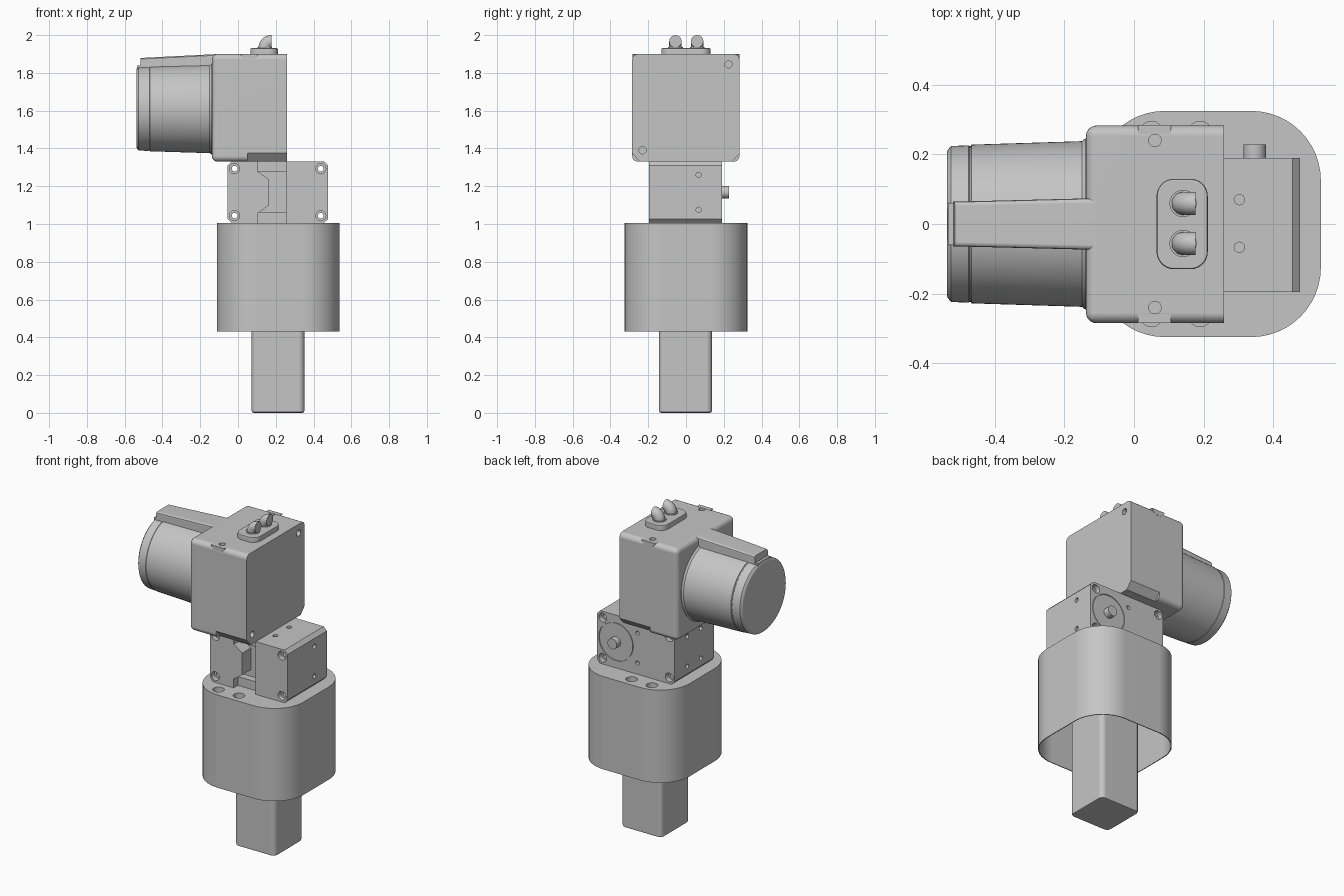
import bpy, bmesh, math
from mathutils import Vector

if "Cube" in bpy.data.objects:
    bpy.data.objects.remove(bpy.data.objects["Cube"])

grey = bpy.data.materials.new("plain_grey")
grey.use_nodes = True
colour = (0.56, 0.56, 0.56, 1)
grey.diffuse_color = colour
grey.node_tree.nodes["Principled BSDF"].inputs["Base Color"].default_value = colour


def finish(name, bm):
    bmesh.ops.recalc_face_normals(bm, faces=bm.faces)
    mesh = bpy.data.meshes.new(name)
    bm.to_mesh(mesh)
    bm.free()
    mesh.materials.append(grey)
    ob = bpy.data.objects.new(name, mesh)
    bpy.context.collection.objects.link(ob)
    return ob


def circle(u, v, r, n=32):
    return [(u + r * math.cos(2 * math.pi * i / n), v + r * math.sin(2 * math.pi * i / n)) for i in range(n)]


def rect(u0, u1, v0, v1):
    return [(u0, v0), (u1, v0), (u1, v1), (u0, v1)]


def round_rect(u0, u1, v0, v1, r, n=12):
    pts = []
    corners = [(u1 - r, v1 - r), (u0 + r, v1 - r), (u0 + r, v0 + r), (u1 - r, v0 + r)]
    for k, (cu, cv) in enumerate(corners):
        for i in range(n + 1):
            a = math.pi / 2 * (k + i / n)
            pts.append((cu + r * math.cos(a), cv + r * math.sin(a)))
    return pts


def place(axis, u, v, w):
    return {"x": (w, u, v), "y": (u, w, v), "z": (u, v, w)}[axis]


# Extrude a 2D outline along an axis, with optional (edge rule, width, segments) bevels
def prism(name, pts, axis, lo, hi, bevels=()):
    bm = bmesh.new()
    a = [bm.verts.new(place(axis, u, v, lo)) for u, v in pts]
    b = [bm.verts.new(place(axis, u, v, hi)) for u, v in pts]
    n = len(pts)
    bm.faces.new(a)
    bm.faces.new(b[::-1])
    for i in range(n):
        bm.faces.new((a[i], b[i], b[(i + 1) % n], a[(i + 1) % n]))
    bmesh.ops.recalc_face_normals(bm, faces=bm.faces)
    for rule, width, seg in bevels:
        edges = [e for e in bm.edges
                 if rule((e.verts[0].co + e.verts[1].co) / 2, e.verts[0].co - e.verts[1].co)]
        bmesh.ops.bevel(bm, geom=edges, offset=width, segments=seg, profile=0.5,
                        affect='EDGES', clamp_overlap=True)
    return finish(name, bm)


# Skin a list of vertex rings into a closed tube
def skin(name, ring_points):
    bm = bmesh.new()
    rings = [[bm.verts.new(p) for p in ring] for ring in ring_points]
    n = len(rings[0])
    for p, q in zip(rings, rings[1:]):
        for i in range(n):
            bm.faces.new((p[i], p[(i + 1) % n], q[(i + 1) % n], q[i]))
    bm.faces.new(rings[0])
    bm.faces.new(rings[-1])
    return finish(name, bm)


def cut(ob, pts, axis, lo, hi):
    cutter = prism("cutter", pts, axis, lo, hi)
    cutter.hide_render = True
    mod = ob.modifiers.new("cut", 'BOOLEAN')
    mod.operation = 'DIFFERENCE'
    mod.solver = 'EXACT'
    mod.object = cutter
    bpy.context.view_layer.objects.active = ob
    bpy.ops.object.modifier_apply(modifier=mod.name)
    bpy.data.objects.remove(cutter)


# Lower square shaft
prism("lower_shaft", rect(0.072, 0.352, -0.143, 0.138), "z", 0, 0.98,
      [(lambda m, d: abs(d.z) > 0.5, 0.03, 5), (lambda m, d: m.z < 0.001, 0.012, 2)])

# Open-bottomed shroud with four blind holes in its top
shroud = prism("shroud", round_rect(-0.111, 0.537, -0.325, 0.325, 0.2), "z", 0.43, 1.005)
cut(shroud, round_rect(-0.106, 0.532, -0.32, 0.32, 0.195), "z", 0.4, 0.965)
for x in (0.05, 0.19):
    for y in (-0.262, 0.262):
        cut(shroud, circle(x, y, 0.033), "z", 0.975, 1.05)

# Gearbox block, long edges chamfered
gearbox = prism("gearbox", rect(-0.055, 0.477, 1.005, 1.332), "y", -0.195, 0.19,
                [(lambda m, d: abs(d.y) > 0.3, 0.022, 1)])
# Front recess with a tongue left standing, and ledges at its ends
cut(gearbox, [(0.108, 1.06), (0.255, 1.06), (0.255, 1.277), (0.108, 1.277),
              (0.165, 1.235), (0.165, 1.1)], "y", -0.3, -0.11)
for lo, hi in ((0.99, 1.061), (1.276, 1.35)):
    cut(gearbox, rect(0.107, 0.2555, lo, hi), "y", -0.3, -0.155)
# Corner bolt holes, counterbored front and back
for x in (-0.018, 0.438):
    for z in (1.044, 1.293):
        cut(gearbox, circle(x, z, 0.027, 24), "y", -0.3, -0.165)
        cut(gearbox, circle(x, z, 0.027, 24), "y", 0.16, 0.3)
        cut(gearbox, circle(x, z, 0.015, 20), "y", -0.3, 0.3)
# Small tapped holes on the ends, top and back
for z in (1.075, 1.26):
    cut(gearbox, circle(0.067, z, 0.014, 16), "x", 0.45, 0.6)
    for y in (-0.067, 0.067):
        cut(gearbox, circle(y, z, 0.014, 16), "x", -0.2, -0.03)
    cut(gearbox, circle(0.2, z, 0.012, 16), "y", 0.165, 0.3)
for y in (-0.067, 0.07):
    cut(gearbox, circle(0.303, y, 0.015, 16), "z", 1.3, 1.4)
# Round back cover, set in a fine groove, and the output stub
cut(gearbox, circle(0.346, 1.168, 0.118, 48), "y", 0.184, 0.3)
prism("back_cover", circle(0.346, 1.168, 0.114, 48), "y", 0.17, 0.19)
prism("output_stub", circle(0.347, 1.168, 0.032), "y", 0.18, 0.228)

# Upper housing, rounded except at its flat end
housing = prism("upper_housing", rect(-0.285, 0.283, 1.33, 1.9), "x", -0.138, 0.259,
                [(lambda m, d: m.x < 0.25, 0.03, 5)])
for s in (-1, 1):
    # Chamfer along part of the lower side edge
    cut(housing, [(s * 0.3, 1.32), (s * 0.236, 1.32), (s * 0.3, 1.392)], "x", 0.05, 0.3)
    # Screw hole in the top, with a flat pad filling the rounded edge beside it
    cut(housing, circle(0.06, s * 0.24, 0.018, 24), "z", 1.86, 2.0)
    prism("screw_pad_left" if s > 0 else "screw_pad_right",
          [(0.012, 1.9005), (0.107, 1.9005), (0.084, 1.868), (0.035, 1.868)],
          "y", *sorted((s * 0.2585, s * 0.284)))
for y, z in ((0.225, 1.845), (-0.23, 1.39)):
    cut(housing, circle(y, z, 0.019, 24), "x", 0.235, 0.3)

# Motor barrel with a grooved end cap
motor_profile = [(-0.538, 0.205), (-0.535, 0.213), (-0.526, 0.224), (-0.475, 0.226), (-0.473, 0.224),
                 (-0.469, 0.224), (-0.467, 0.228), (-0.15, 0.238), (-0.14, 0.246), (-0.12, 0.246)]
skin("motor", [[(x, u, v) for u, v in circle(0, 1.613, r, 72)] for x, r in motor_profile])

# Cable cover along the top of the motor, widening towards the housing
cover = prism("cable_cover", [(-0.523, 1.78), (-0.1, 1.78), (-0.1, 1.9), (-0.14, 1.898), (-0.515, 1.879)],
              "y", -0.064, 0.064,
              [(lambda m, d: m.z > 1.87 and abs(d.x) > 0.02, 0.012, 3)])
for v in cover.data.vertices:
    v.co.y *= 1 + 0.15 * (v.co.x + 0.52) / 0.385
prism("cover_tab", rect(-0.535, -0.5, 1.79, 1.838), "y", -0.06, 0.06)

# Connector plate with two elbow plugs
prism("connector_plate", round_rect(0.065, 0.212, -0.13, 0.13, 0.05), "z", 1.89, 1.931,
      [(lambda m, d: m.z > 1.93, 0.007, 2)])
for i, y in enumerate((-0.056, 0.059)):
    prism("plug_collar_%d" % (i + 1), circle(0.141, y, 0.039), "z", 1.92, 1.936)
    bends = []
    for k in range(10):
        a = math.pi / 2 * k / 9
        centre = Vector((0.177 - 0.036 * math.cos(a), y, 1.931 + 0.036 * math.sin(a)))
        out = Vector((-math.cos(a), 0, math.sin(a)))
        bends.append([centre + out * u + Vector((0, v, 0)) for u, v in circle(0, 0, 0.033, 24)])
    skin("elbow_plug_%d" % (i + 1), bends)

# Smooth the curved surfaces, keep hard edges and level flats
bpy.ops.object.select_all(action='DESELECT')
for ob in bpy.context.scene.objects:
    if ob.type == 'MESH' and grey.name in ob.data.materials:
        ob.select_set(True)
        bpy.context.view_layer.objects.active = ob
bpy.ops.object.shade_smooth_by_angle(angle=math.radians(30))
for ob in bpy.context.selected_objects:
    ob.modifiers.new("level_normals", 'WEIGHTED_NORMAL').keep_sharp = True
